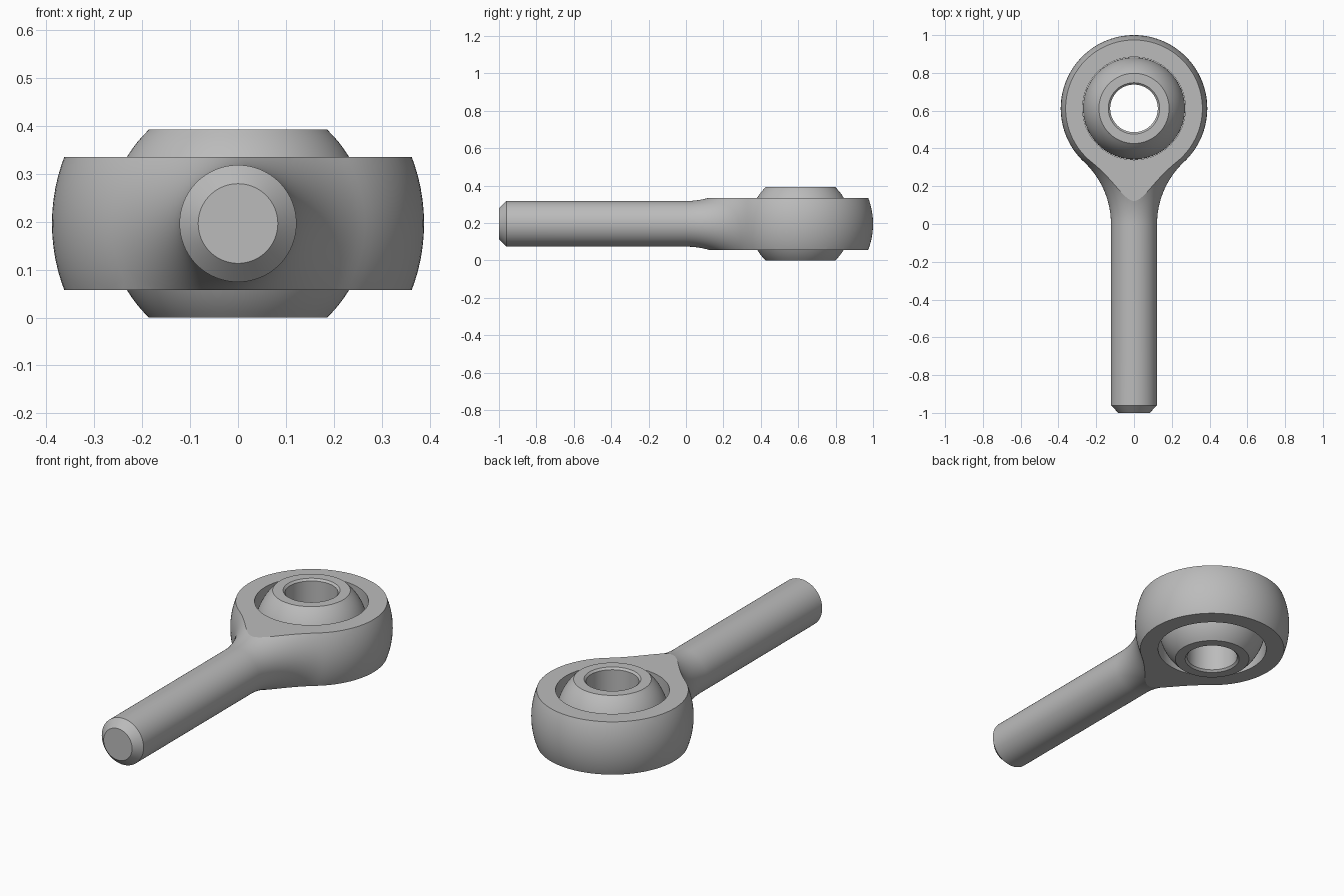
import bpy, bmesh
from math import sin, cos, atan2, asin, radians, pi, sqrt
from mathutils import Vector

if "Cube" in bpy.data.objects:
    bpy.data.objects.remove(bpy.data.objects["Cube"])

MID = 0.196        # height of the shank axis and ball centre
EYE_Y = 0.612      # eye centre
EYE_R = 0.388      # spherical outside of the eye
SHANK_R = 0.122
HALF_THICK = 0.139
BALL_R = 0.27
BORE_R = 0.272
HOLE_R = 0.126

steel = bpy.data.materials.new("grey steel")
steel.use_nodes = True
steel.diffuse_color = (0.5, 0.5, 0.5, 1)
steel.node_tree.nodes["Principled BSDF"].inputs["Base Color"].default_value = (0.5, 0.5, 0.5, 1)


def lathe(name, profile, axis, location, closed=False, steps=96):
    """Revolve (radius, distance along axis) points around the axis."""
    axis = Vector(axis)
    bm = bmesh.new()
    verts = [bm.verts.new(Vector((r, 0, 0)) + axis * d) for r, d in profile]
    pairs = list(zip(verts, verts[1:]))
    if closed:
        pairs.append((verts[-1], verts[0]))
    edges = [bm.edges.new(p) for p in pairs]
    bmesh.ops.spin(bm, geom=verts + edges, cent=(0, 0, 0), axis=axis,
                   angle=2 * pi, steps=steps, use_merge=True)
    bmesh.ops.remove_doubles(bm, verts=bm.verts, dist=1e-5)
    bmesh.ops.recalc_face_normals(bm, faces=bm.faces)
    mesh = bpy.data.meshes.new(name)
    bm.to_mesh(mesh)
    bm.free()
    obj = bpy.data.objects.new(name, mesh)
    obj.location = location
    mesh.materials.append(steel)
    bpy.context.collection.objects.link(obj)
    return obj


def activate(obj):
    bpy.ops.object.select_all(action='DESELECT')
    obj.select_set(True)
    bpy.context.view_layer.objects.active = obj


def carve(obj, cutter, operation):
    mod = obj.modifiers.new(operation, 'BOOLEAN')
    mod.operation = operation
    mod.solver = 'EXACT'
    mod.object = cutter
    activate(obj)
    bpy.ops.object.modifier_apply(modifier=mod.name)
    bpy.data.objects.remove(cutter)


def smooth(obj, degrees):
    activate(obj)
    bpy.ops.object.shade_smooth_by_angle(angle=radians(degrees))


def arc(cx, cy, r, start, end, n):
    return [(cx + r * cos(start + (end - start) * i / n),
             cy + r * sin(start + (end - start) * i / n)) for i in range(n + 1)]


# Body profile: chamfered shank, concave flare tangent to the spherical eye
flare_r = (SHANK_R**2 + EYE_Y**2 - EYE_R**2) / (2 * (EYE_R - SHANK_R))
flare_x = SHANK_R + flare_r
meet = atan2(EYE_Y, -flare_x)
profile = [(0, -1), (0.083, -1), (SHANK_R, -0.96)]
profile += arc(flare_x, 0, flare_r, pi, meet, 20)
profile += arc(0, EYE_Y, EYE_R, meet - pi, pi / 2, 44)[1:-1]
profile.append((0, EYE_Y + EYE_R))
body = lathe("rod_end_body", profile, (0, 1, 0), (0, 0, MID))

# Flatten the eye above and below, then bore the socket
bpy.ops.mesh.primitive_cube_add(size=2, location=(0, 0, MID))
slab = bpy.context.object
slab.scale = (2, 2, HALF_THICK)
slab.hide_render = True
carve(body, slab, 'INTERSECT')
bpy.ops.mesh.primitive_cylinder_add(vertices=96, radius=BORE_R, depth=1,
                                    location=(0, EYE_Y, MID))
bore = bpy.context.object
bore.hide_render = True
carve(body, bore, 'DIFFERENCE')
body.data.materials.clear()
body.data.materials.append(steel)
smooth(body, 25)
for face in body.data.polygons:
    face.material_index = 0
    if abs(abs(face.center.z) - HALF_THICK) < 1e-4:
        face.use_smooth = False

# Swivel ball: truncated sphere with a chamfered through hole
tilt = asin(MID / BALL_R)
ball_profile = arc(0, 0, BALL_R, -tilt, tilt, 24)
ball_profile += [(HOLE_R + 0.01, MID), (HOLE_R, MID - 0.01),
                 (HOLE_R, 0.01 - MID), (HOLE_R + 0.01, -MID)]
ball = lathe("swivel_ball", ball_profile, (0, 0, 1), (0, EYE_Y, MID), closed=True)
smooth(ball, 25)
